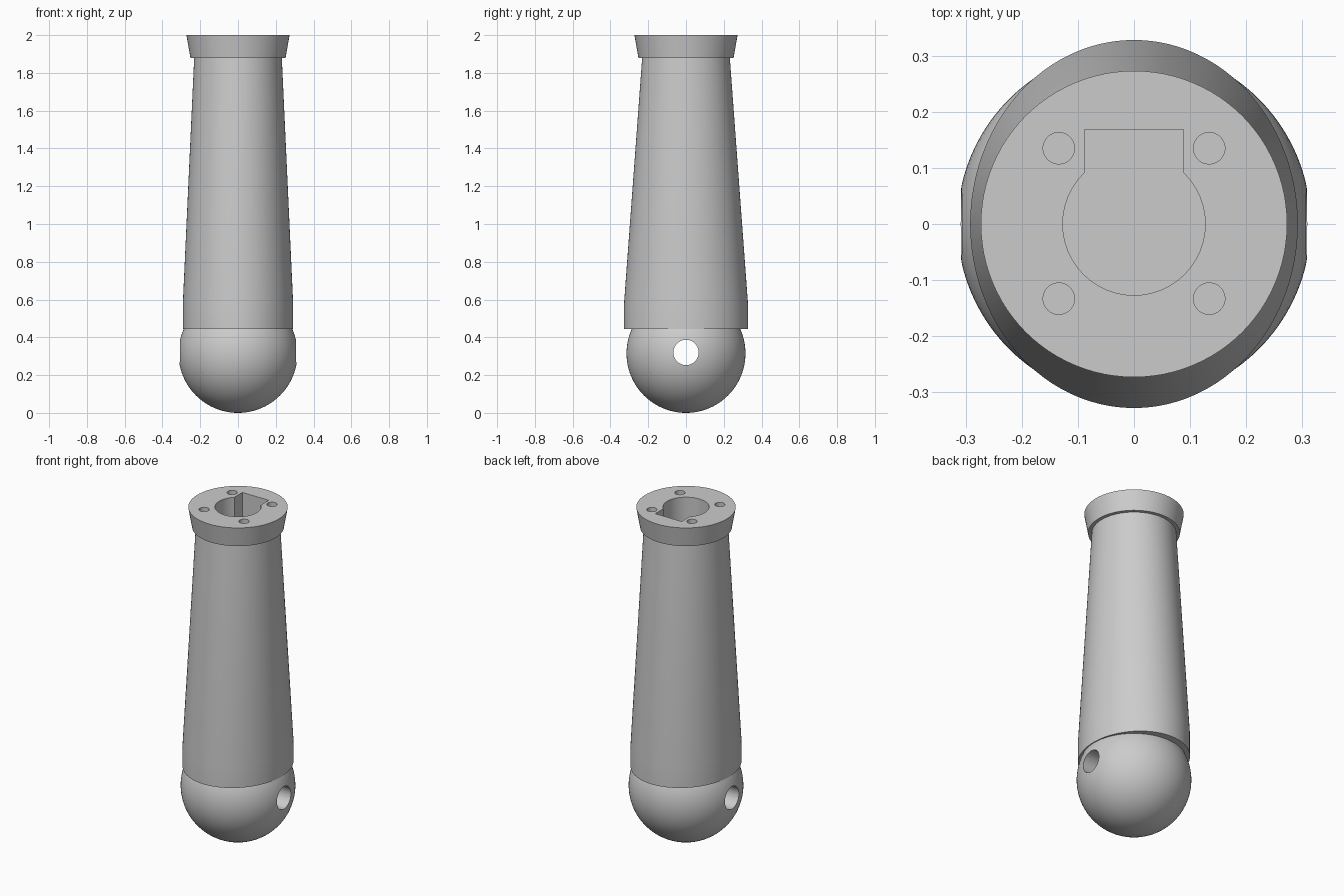
import bpy
import bmesh
import math

cube = bpy.data.objects.get("Cube")
if cube:
    bpy.data.objects.remove(cube, do_unlink=True)

SEGMENTS = 96

grey = bpy.data.materials.new("light grey")
grey.use_nodes = True
grey.diffuse_color = (0.6, 0.6, 0.6, 1)
grey.node_tree.nodes["Principled BSDF"].inputs["Base Color"].default_value = (0.6, 0.6, 0.6, 1)


def loft(name, sections):
    """Capped solid through elliptical sections (x radius, y radius, z)."""
    bm = bmesh.new()
    rings = []
    for rx, ry, z in sections:
        angles = [math.tau * i / SEGMENTS for i in range(SEGMENTS)]
        rings.append([bm.verts.new((rx * math.cos(a), ry * math.sin(a), z)) for a in angles])
    for low, high in zip(rings, rings[1:]):
        for i in range(SEGMENTS):
            j = (i + 1) % SEGMENTS
            bm.faces.new((low[i], low[j], high[j], high[i]))
    bm.faces.new(rings[0][::-1])
    bm.faces.new(rings[-1])
    mesh = bpy.data.meshes.new(name)
    bm.to_mesh(mesh)
    bm.free()
    obj = bpy.data.objects.new(name, mesh)
    bpy.context.collection.objects.link(obj)
    obj.data.materials.append(grey)
    return obj


def cylinder(name, radius, depth, location, rotation=(0, 0, 0)):
    bpy.ops.mesh.primitive_cylinder_add(vertices=48, radius=radius, depth=depth,
                                        location=location, rotation=rotation)
    obj = bpy.context.object
    obj.name = name
    obj.hide_render = True
    obj.data.materials.append(grey)
    return obj


def select_only(obj):
    bpy.ops.object.select_all(action='DESELECT')
    obj.select_set(True)
    bpy.context.view_layer.objects.active = obj


def cut(target, cutters):
    select_only(target)
    for cutter in cutters:
        mod = target.modifiers.new("cut", 'BOOLEAN')
        mod.operation = 'DIFFERENCE'
        mod.solver = 'EXACT'
        mod.object = cutter
        bpy.ops.object.modifier_apply(modifier=mod.name)


# Grip: oval at the base, tapering to a round neck
grip = loft("grip", [(0.292, 0.328, 0.445), (0.292, 0.328, 0.58), (0.232, 0.232, 1.88)])

# Flared collar at the top
collar = loft("collar", [(0.252, 0.252, 1.88), (0.273, 0.273, 2.0)])

# Ball end
bpy.ops.mesh.primitive_uv_sphere_add(segments=SEGMENTS, ring_count=48, radius=0.315,
                                     location=(0, 0, 0.315))
ball = bpy.context.object
ball.name = "ball_end"
ball.data.materials.append(grey)

# Keyed socket: round bore with a square key slot at the back
bore = cylinder("bore_cutter", 0.127, 1.0, (0, 0, 1.9))
bpy.ops.mesh.primitive_cube_add(size=1, location=(0, 0.084, 1.9))
slot = bpy.context.object
slot.name = "slot_cutter"
slot.scale = (0.177, 0.168, 1.0)
slot.hide_render = True
slot.data.materials.append(grey)

# Four screw holes and the cord hole through the ball
screws = [cylinder("screw_cutter", 0.028, 0.5, (x, y, 2.0))
          for x in (-0.134, 0.134) for y in (-0.133, 0.135)]
cord = cylinder("cord_cutter", 0.067, 1.0, (0, 0, 0.32), (0, math.pi / 2, 0))
bpy.context.view_layer.update()

cut(grip, [bore, slot] + screws)
cut(collar, [bore, slot] + screws)
cut(ball, [cord])

for cutter in [bore, slot, cord] + screws:
    bpy.data.objects.remove(cutter, do_unlink=True)

# Smooth curved surfaces, sharp edges kept
for obj in (grip, collar, ball):
    select_only(obj)
    bpy.ops.object.shade_smooth_by_angle(angle=math.radians(30))
